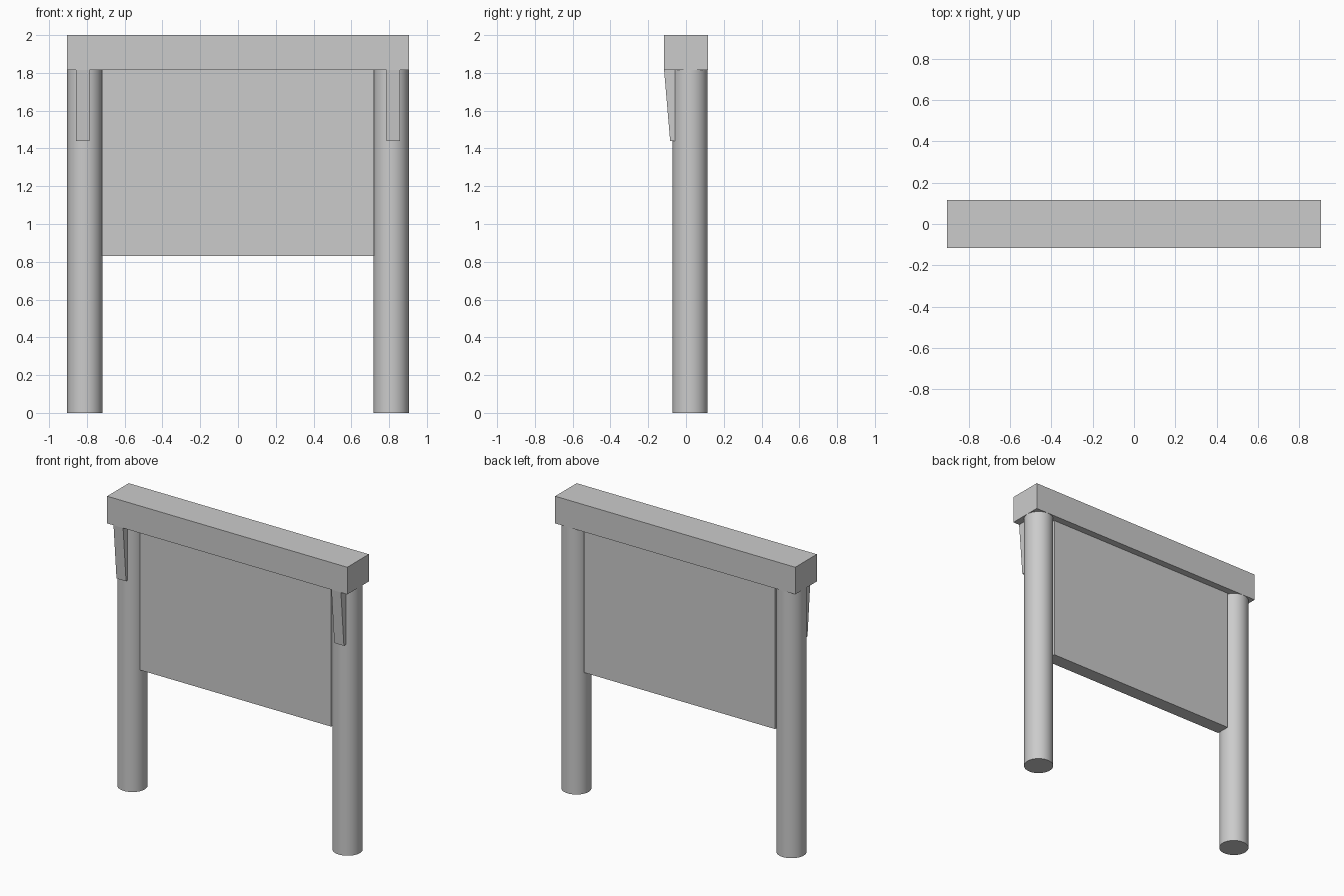
import bpy, bmesh, math

if "Cube" in bpy.data.objects:
    bpy.data.objects.remove(bpy.data.objects["Cube"])


def box(name, x0, x1, y0, y1, z0, z1):
    bpy.ops.mesh.primitive_cube_add(
        size=1, location=((x0 + x1) / 2, (y0 + y1) / 2, (z0 + z1) / 2))
    ob = bpy.context.object
    ob.name = name
    ob.scale = (x1 - x0, y1 - y0, z1 - z0)
    bpy.ops.object.transform_apply(location=False, rotation=False, scale=True)
    return ob


def prism(name, profile, x0, x1):
    # Extrude a (y, z) profile along x
    bm = bmesh.new()
    face = bm.faces.new([bm.verts.new((x0, y, z)) for y, z in profile])
    ext = bmesh.ops.extrude_face_region(bm, geom=[face])
    moved = [v for v in ext["geom"] if isinstance(v, bmesh.types.BMVert)]
    bmesh.ops.translate(bm, verts=moved, vec=(x1 - x0, 0, 0))
    bmesh.ops.recalc_face_normals(bm, faces=bm.faces)
    mesh = bpy.data.meshes.new(name)
    bm.to_mesh(mesh)
    bm.free()
    ob = bpy.data.objects.new(name, mesh)
    bpy.context.collection.objects.link(ob)
    return ob


BEAM_Z = 1.815   # underside of the top beam
POST_Y = 0.022   # posts and panel sit slightly behind the beam's centre

# Top beam
box("top_beam", -0.905, 0.905, -0.116, 0.116, BEAM_Z, 2.0)

# Board panel between the posts
box("panel", -0.72, 0.72, POST_Y - 0.047, POST_Y + 0.047, 0.83, BEAM_Z)

for side, label in ((-1, "left"), (1, "right")):
    # Round post
    bpy.ops.mesh.primitive_cylinder_add(
        vertices=48, radius=0.093, depth=BEAM_Z,
        location=(side * 0.811, POST_Y, BEAM_Z / 2))
    bpy.context.object.name = label + "_post"
    bpy.ops.object.shade_smooth_by_angle(angle=math.radians(30))

    # Tapered bracket on the front of the post
    prism(label + "_bracket",
          [(-0.116, BEAM_Z), (-0.084, 1.44), (-0.05, 1.44), (-0.05, BEAM_Z)],
          side * 0.821 - 0.036, side * 0.821 + 0.036)
